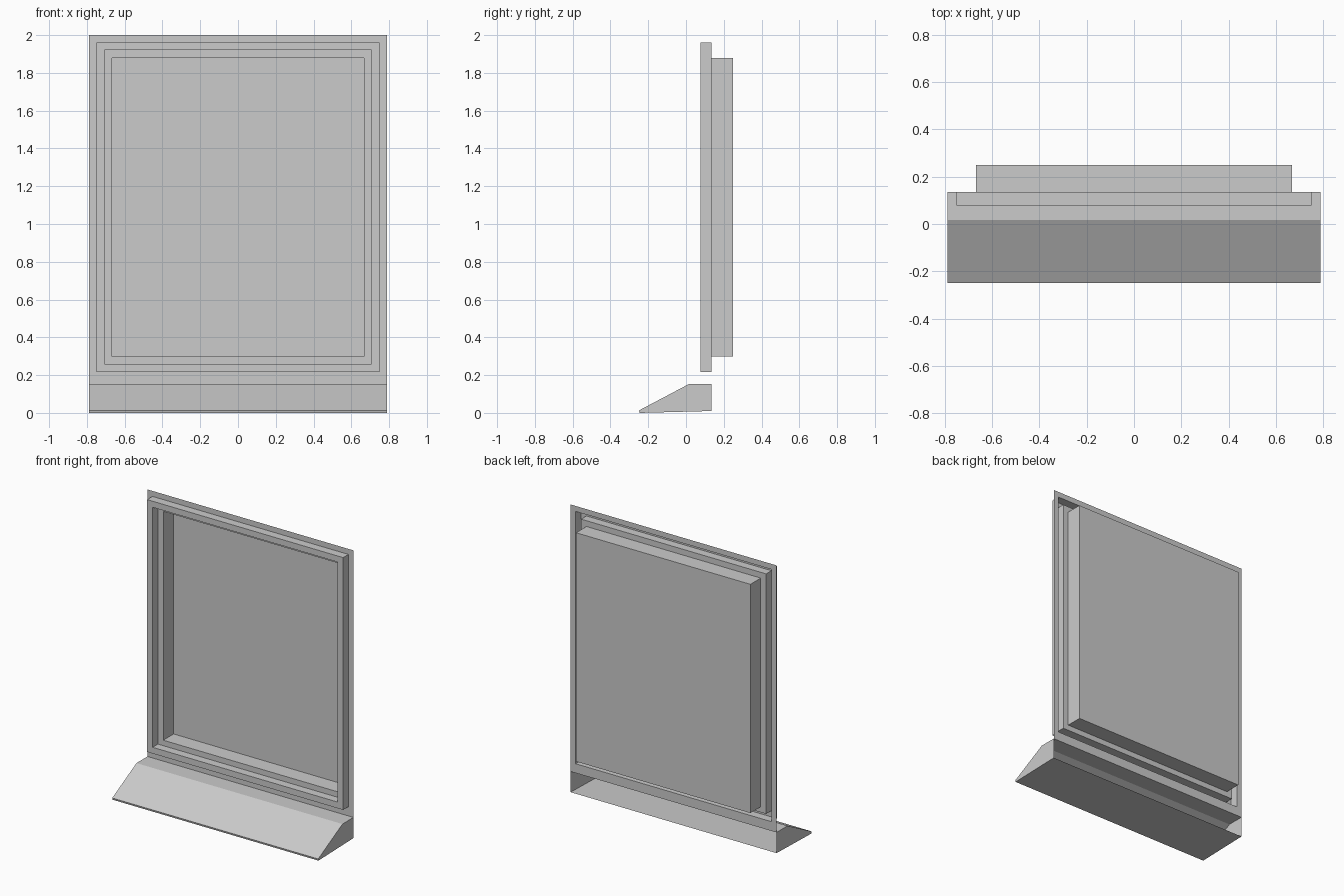
import bpy, bmesh

if "Cube" in bpy.data.objects:
    bpy.data.objects.remove(bpy.data.objects["Cube"])

W = 0.788       # half width of the whole model
BACK = 0.136    # plane of the flat border


def make_object(name, bm):
    mesh = bpy.data.meshes.new(name)
    bm.to_mesh(mesh)
    bm.free()
    obj = bpy.data.objects.new(name, mesh)
    bpy.context.collection.objects.link(obj)
    return obj


def stepped_sheet(name, loops, cap=False):
    """Bridge nested rectangles (half width, bottom, top, y) into a folded sheet."""
    bm = bmesh.new()
    rings = []
    for w, z0, z1, y in loops:
        corners = [(-w, z0), (w, z0), (w, z1), (-w, z1)]
        rings.append([bm.verts.new((x, y, z)) for x, z in corners])
    for a, b in zip(rings, rings[1:]):
        for i in range(4):
            j = (i + 1) % 4
            bm.faces.new((a[i], a[j], b[j], b[i]))
    if cap:
        bm.faces.new(rings[-1])
    return make_object(name, bm)


def open_extrusion(name, profile, half):
    """Extrude an open (y, z) profile along x, with closed ends and an open back."""
    bm = bmesh.new()
    left = [bm.verts.new((-half, y, z)) for y, z in profile]
    right = [bm.verts.new((half, y, z)) for y, z in profile]
    for i in range(len(profile) - 1):
        bm.faces.new((left[i], left[i + 1], right[i + 1], right[i]))
    bm.faces.new(left[::-1])
    bm.faces.new(right)
    return make_object(name, bm)


# Flat border, raised hollow frame and its inner ledge
stepped_sheet("window_frame", [
    (W, 0.153, 2.0, BACK),
    (0.75, 0.217, 1.962, BACK),
    (0.75, 0.217, 1.962, 0.078),
    (0.708, 0.26, 1.92, 0.078),
    (0.708, 0.26, 1.92, BACK),
    (0.667, 0.298, 1.88, BACK),
])

# Recessed pane with its side walls
stepped_sheet("recessed_pane", [
    (0.667, 0.298, 1.88, BACK),
    (0.667, 0.298, 1.88, 0.249),
], cap=True)

# Sloping sill, hollow and open at the back
open_extrusion("sloping_sill", [
    (BACK, 0.153), (0.016, 0.153), (-0.249, 0.013), (-0.246, 0.0), (BACK, 0.01),
], W)
